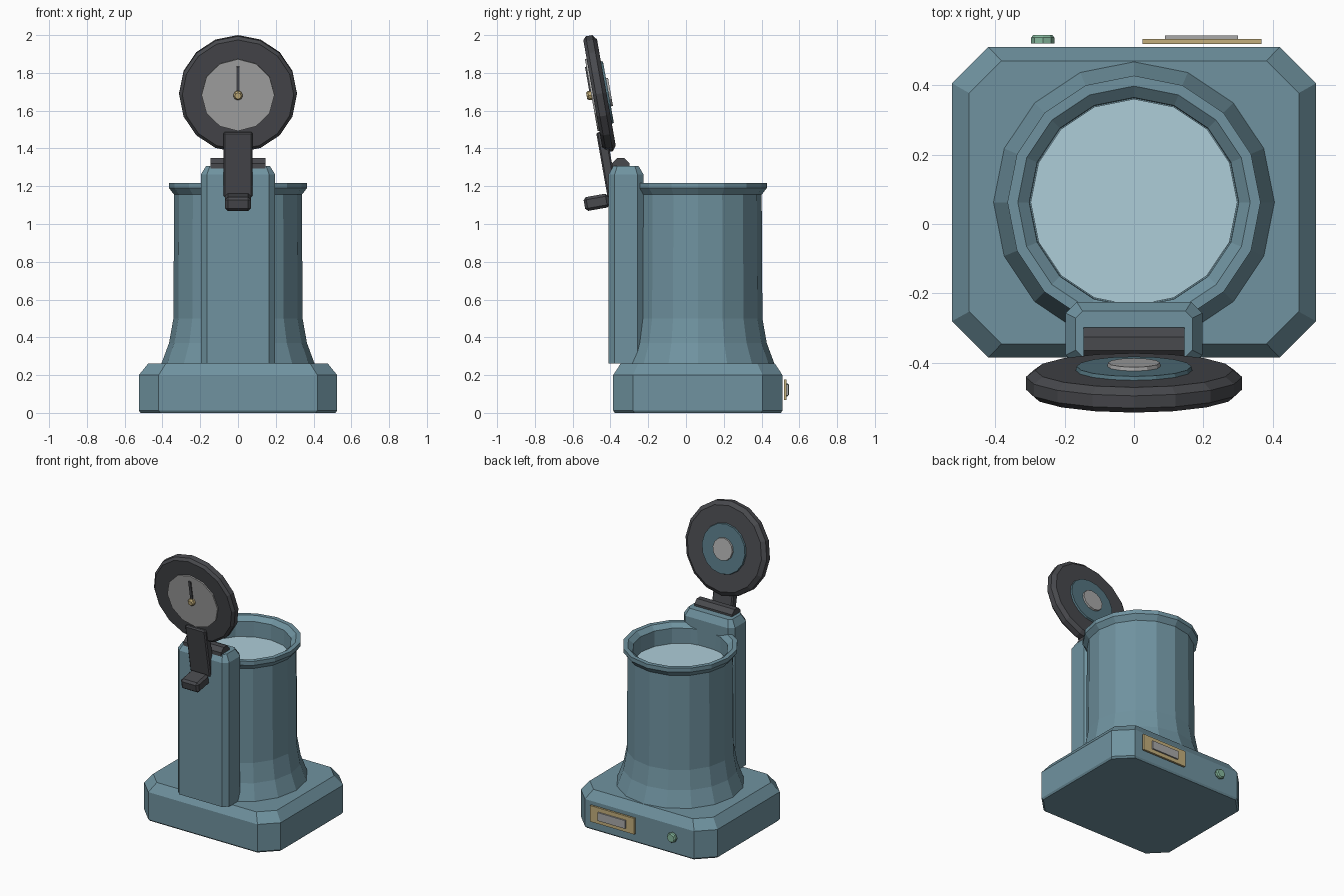
import bpy, bmesh
from math import sin, cos, pi, radians
from mathutils import Matrix, Vector

if "Cube" in bpy.data.objects:
    bpy.data.objects.remove(bpy.data.objects["Cube"])


def material(name, rgb):
    m = bpy.data.materials.new(name)
    m.diffuse_color = (*rgb, 1)
    m.use_nodes = True
    m.node_tree.nodes["Principled BSDF"].inputs["Base Color"].default_value = m.diffuse_color
    return m


TEAL = material("teal", (0.16, 0.29, 0.35))
DEEP = material("deep_teal", (0.09, 0.18, 0.22))
DARK = material("charcoal", (0.065, 0.067, 0.075))
GREY = material("light_grey", (0.4, 0.4, 0.4))
WATER = material("pale_blue", (0.42, 0.61, 0.69))
BRASS = material("brass", (0.55, 0.43, 0.2))
GREEN = material("green", (0.24, 0.48, 0.34))


def loft(name, rings, mat, matrix=Matrix()):
    """Closed solid through a list of equal-length rings."""
    bm = bmesh.new()
    vs = [[bm.verts.new(matrix @ Vector(p)) for p in r] for r in rings]
    n = len(vs[0])
    for a, b in zip(vs, vs[1:]):
        for i in range(n):
            j = (i + 1) % n
            bm.faces.new((a[i], a[j], b[j], b[i]))
    bm.faces.new(vs[0][::-1])
    bm.faces.new(vs[-1])
    bmesh.ops.recalc_face_normals(bm, faces=bm.faces)
    me = bpy.data.meshes.new(name)
    bm.to_mesh(me)
    bm.free()
    ob = bpy.data.objects.new(name, me)
    bpy.context.collection.objects.link(ob)
    me.materials.append(mat)
    return ob


def turned(name, profile, sides, mat, matrix=Matrix(), phase=0.0):
    """Solid of revolution about local z from (radius, height) pairs."""
    rings = [[(r * sin(2 * pi * i / sides + phase), r * cos(2 * pi * i / sides + phase), z)
              for i in range(sides)] for r, z in profile]
    return loft(name, rings, mat, matrix)


def cut_rect(hx, hy, c, z):
    """Rectangle with cut corners."""
    return [(hx, c - hy, z), (hx, hy - c, z), (hx - c, hy, z), (c - hx, hy, z),
            (-hx, hy - c, z), (-hx, c - hy, z), (c - hx, -hy, z), (hx - c, -hy, z)]


def box(name, x, y, z, mat, matrix=Matrix(), bevel=0.0):
    rings = [[(x[0], y[0], h), (x[1], y[0], h), (x[1], y[1], h), (x[0], y[1], h)] for h in z]
    ob = loft(name, rings, mat, matrix)
    if bevel:
        m = ob.modifiers.new("bevel", "BEVEL")
        m.width = bevel
        m.segments = 1
    return ob


CY = 0.0625
body = Matrix.Translation((0, CY, 0))

# Base plinth
loft("base", [cut_rect(.517, .44, .105, 0), cut_rect(.525, .448, .105, .012),
              cut_rect(.525, .448, .105, .2), cut_rect(.475, .408, .093, .262)], TEAL, body)

# Flared hollow vessel and its contents
turned("vessel", [(.405, .262), (.365, .37), (.342, .5), (.338, 1.155), (.365, 1.19),
                  (.365, 1.218), (.335, 1.218), (.302, 1.19), (.3, 1.06)], 16, TEAL, body)
turned("liquid_surface", [(.298, 1.06), (.298, 1.085)], 16, WATER, body)

# Rear support column
loft("column", [cut_rect(.197, .0925, .032, .262), cut_rect(.197, .0925, .032, 1.262),
                cut_rect(.168, .066, .02, 1.308)], TEAL, Matrix.Translation((0, -.3175, 0)))

# Hinge barrel
turned("hinge", [(.05, -.145), (.05, .145)], 8, DARK,
       Matrix.Translation((0, -.345, 1.302)) @ Matrix.Rotation(pi / 2, 4, 'Y'), pi / 8)

# Opened lid: local z up the lid, local y through its thickness
lid = Matrix.Translation((0, -.457, 1.69)) @ Matrix.Rotation(radians(10), 4, 'X')
# Turned lid parts: profile height runs along local -y (outer side)
disc = lid @ Matrix.Rotation(pi / 2, 4, 'X')
turned("lid", [(.285, -.036), (.312, -.016), (.312, .02), (.295, .036)], 16, DARK, disc)
turned("lid_outer_plate", [(.193, .03), (.193, .045)], 12, GREY, disc)
turned("lid_stud", [(.025, .04), (.025, .06), (.017, .07)], 8, BRASS, disc)
turned("lid_inner_ring", [(.17, -.03), (.165, -.047)], 16, DEEP, disc)
turned("lid_inner_cap", [(.078, -.04), (.075, -.058)], 12, GREY, disc)
box("dial_hand", (-.009, .009), (-.052, -.04), (.0, .153), DARK, lid)

# Lid arm and thumb lever
box("lid_arm", (-.078, .078), (-.054, .0), (-.55, -.2), DARK, lid, .008)
box("thumb_lever", (-.068, .068), (-.066, .066), (-.037, .037), DARK,
    Matrix.Translation((0, -.473, 1.115)) @ Matrix.Rotation(radians(10), 4, 'X'), .014)

# Back panel and button
box("back_panel", (.025, .367), (.519, .533), (.067, .178), BRASS)
box("back_panel_inset", (.09, .3), (.53, .543), (.093, .15), GREY)
turned("back_button", [(.034, .52), (.034, .537), (.027, .545)], 8, GREEN,
       Matrix.Translation((-.263, 0, .122)) @ Matrix.Rotation(-pi / 2, 4, 'X'))
